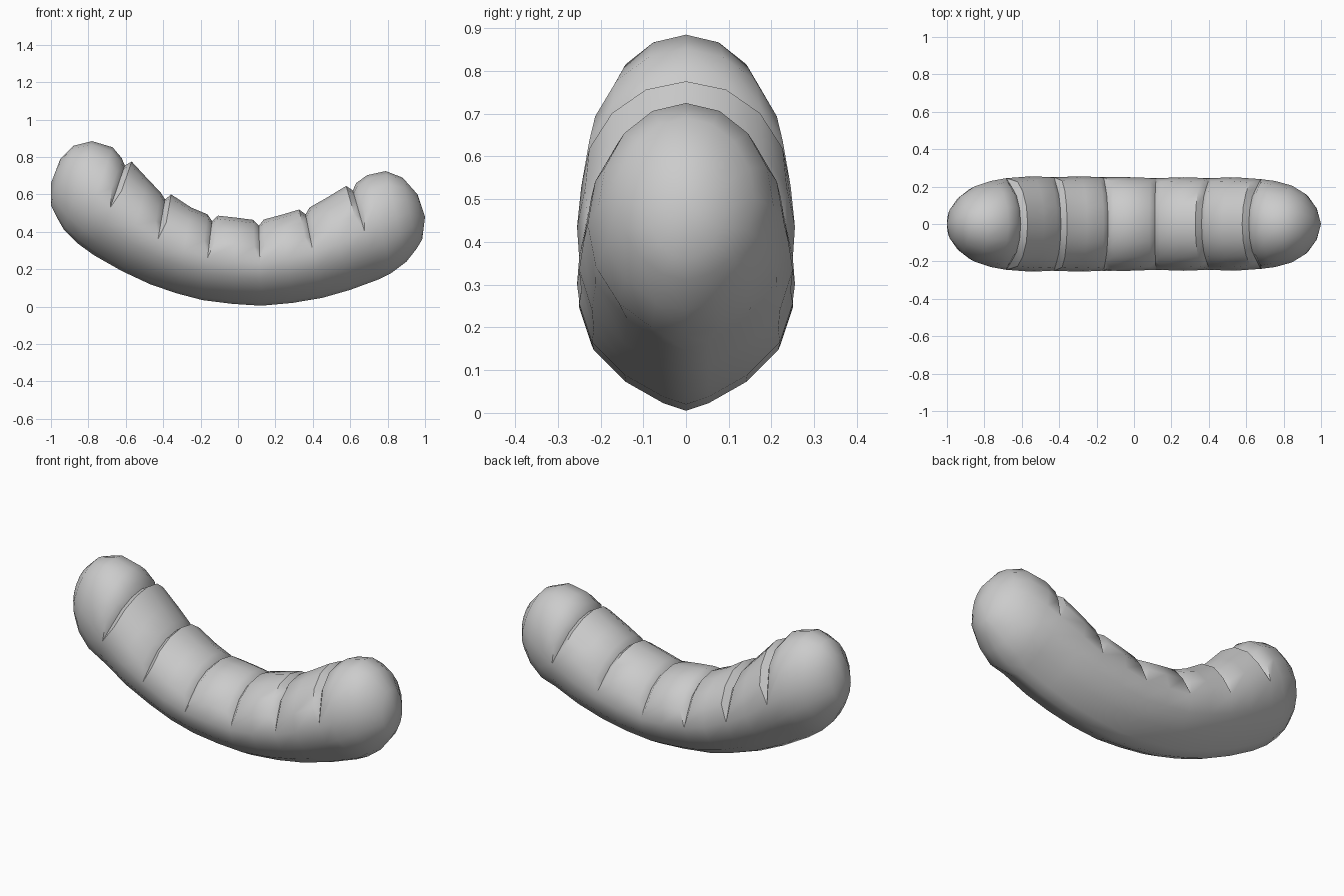
import bpy, bmesh, math
from mathutils import Vector

cube = bpy.data.objects.get("Cube")
if cube:
    bpy.data.objects.remove(cube)

mat = bpy.data.materials.new("plain grey")
mat.use_nodes = True
grey = (0.6, 0.6, 0.6, 1)
mat.diffuse_color = grey
mat.node_tree.nodes["Principled BSDF"].inputs["Base Color"].default_value = grey

SIDES = 16
LIP, DEPTH = 0.028, 0.032

# Cross-sections: belly x, z, back x, z, half width
left_cap = [(-1.0, .54, -.95, .79, .085), (-.97, .48, -.88, .86, .15),
            (-.93, .41, -.78, .885, .20), (-.86, .34, -.67, .852, .23)]
right_cap = [(.82, .18, .69, .703, .23), (.90, .24, .79, .725, .205),
             (.955, .31, .88, .69, .16), (.985, .36, .96, .60, .09)]
creases = [(-.77, .275, -.595, .785, .245), (-.47, .12, -.385, .605, .25),
           (-.19, .035, -.135, .49, .25), (.125, .005, .11, .465, .245),
           (.45, .047, .355, .525, .245), (.75, .145, .605, .653, .24)]
middles = [(-.62, .19, -.48, .68, .255), (-.33, .072, -.25, .53, .255),
           (-.03, .015, -.01, .476, .25), (.29, .02, .235, .492, .25),
           (.6, .09, .47, .58, .25)]

bm = bmesh.new()


def ring(section, shift=0, depth=0, taper=1.6):
    """One loop around the body; shift and depth act on the back only."""
    bx, bz, tx, tz, width = section
    belly, back = Vector((bx, 0, bz)), Vector((tx, 0, tz))
    centre, up = (belly + back) / 2, (back - belly) / 2
    along = Vector((up.z, 0, -up.x)).normalized()
    verts = []
    for k in range(SIDES):
        a = 2 * math.pi * k / SIDES
        c, s = math.cos(a), math.sin(a)
        on_back = 1 if c > 0.1 else 0
        if c < -0.01:
            s = math.copysign(abs(s) ** taper, s)
        offset = up * c + Vector((0, width * s, 0))
        offset -= offset.normalized() * depth * on_back
        verts.append(bm.verts.new(centre + offset + along * shift * on_back))
    return verts


# Body loops from one tip to the other, three loops to each crease
rings = [ring(s, taper=1.1) for s in left_cap]
for i, crease in enumerate(creases):
    rings.append(ring(crease, -LIP))
    rings.append(ring(crease, 0, DEPTH))
    rings.append(ring(crease, LIP))
    if i < len(middles):
        rings.append(ring(middles[i]))
rings += [ring(s, taper=1.1) for s in right_cap]

for r1, r2 in zip(rings, rings[1:]):
    for k in range(SIDES):
        n = (k + 1) % SIDES
        bm.faces.new((r1[k], r1[n], r2[n], r2[k]))

# Rounded tips
for loop, tip in ((rings[0], (-1, 0, .66)), (rings[-1], (1, 0, .48))):
    pole = bm.verts.new(tip)
    for k in range(SIDES):
        bm.faces.new((loop[k], loop[(k + 1) % SIDES], pole))

# Close each crease to a point at the flanks
bmesh.ops.remove_doubles(bm, verts=bm.verts, dist=0.0005)
bmesh.ops.recalc_face_normals(bm, faces=bm.faces)

mesh = bpy.data.meshes.new("segmented_body")
bm.to_mesh(mesh)
bm.free()
mesh.materials.append(mat)
body = bpy.data.objects.new("segmented_body", mesh)
bpy.context.collection.objects.link(body)
bpy.context.view_layer.objects.active = body
body.select_set(True)
bpy.ops.object.shade_smooth_by_angle(angle=math.radians(50))
